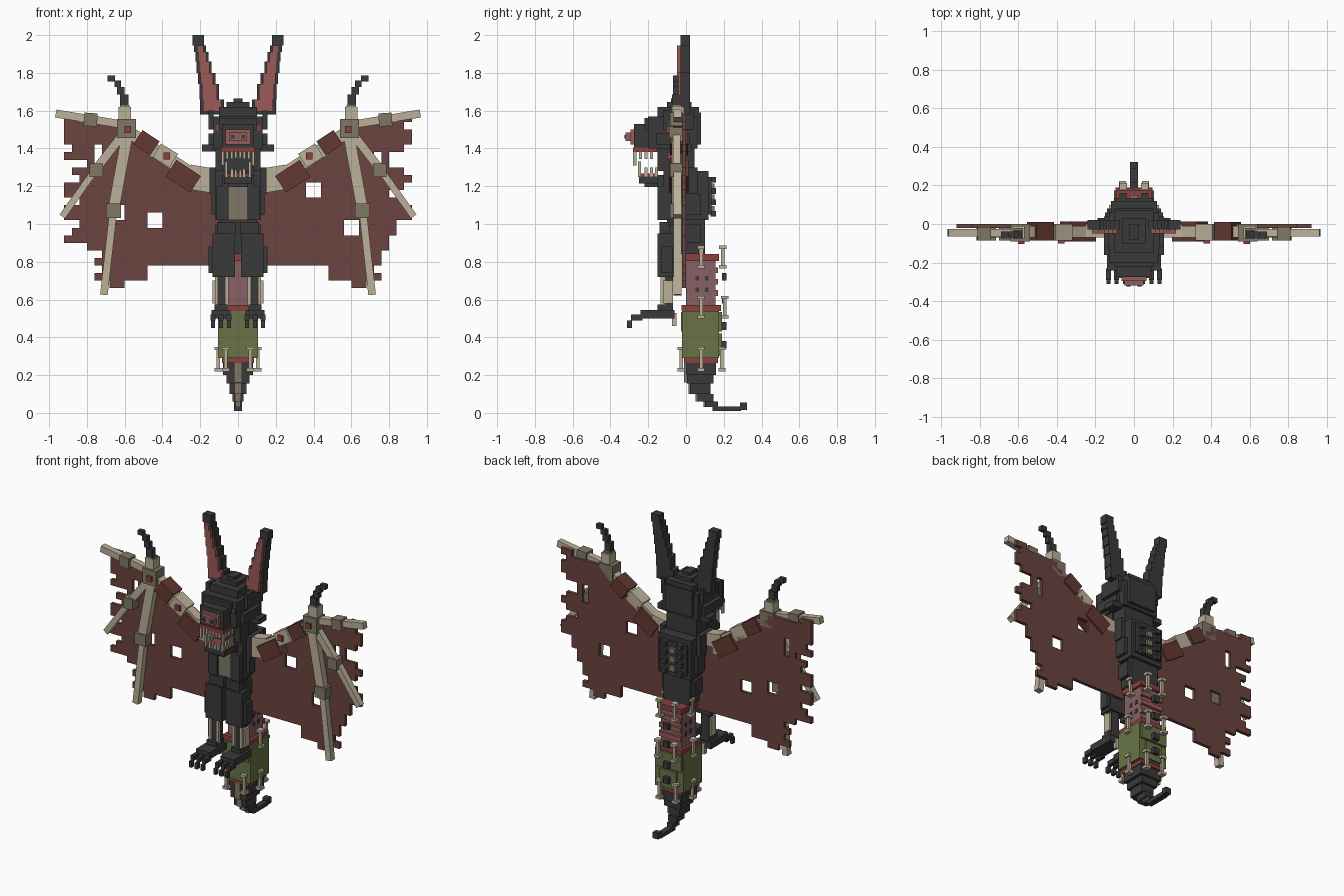
import bpy, bmesh, math
from mathutils import Vector, Matrix

COLORS = {
    "charcoal": (0.042, 0.042, 0.043), "bone": (0.50, 0.44, 0.32),
    "dark_bone": (0.22, 0.19, 0.135), "membrane_brown": (0.145, 0.058, 0.050),
    "joint_brown": (0.125, 0.040, 0.032), "ear_red": (0.32, 0.105, 0.095),
    "flesh_pink": (0.25, 0.12, 0.125), "moss_green": (0.14, 0.175, 0.062),
    "gum_red": (0.27, 0.05, 0.05)}
MATS = {}
for n, c in COLORS.items():
    MATS[n] = bpy.data.materials.new(n)
    MATS[n].diffuse_color = (*c, 1)


def finish(bm, name, mat):
    bmesh.ops.recalc_face_normals(bm, faces=bm.faces)
    me = bpy.data.meshes.new(name)
    bm.to_mesh(me)
    bm.free()
    ob = bpy.data.objects.new(name, me)
    me.materials.append(MATS[mat])
    bpy.context.collection.objects.link(ob)
    return ob


def cuboid(bm, c, s, rot=0):
    m = Matrix.Translation(c) @ Matrix.Rotation(rot, 4, 'Y') @ Matrix.Diagonal((*s, 1))
    bmesh.ops.create_cube(bm, size=1, matrix=m)


def boxes(name, mat, items, both=False):
    """Boxes given as x0,x1,y0,y1,z0,z1; both=True repeats them on -x."""
    bm = bmesh.new()
    for x0, x1, y0, y1, z0, z1 in items:
        for sgn in ((1, -1) if both else (1,)):
            cuboid(bm, (sgn * (x0 + x1) / 2, (y0 + y1) / 2, (z0 + z1) / 2),
                   (x1 - x0, y1 - y0, z1 - z0))
    return finish(bm, name, mat)


def beams(name, mat, items):
    """Mirrored wing bars: x0,z0,x1,z1,width,y0,y1."""
    bm = bmesh.new()
    for x0, z0, x1, z1, w, y0, y1 in items:
        L, a = math.hypot(x1 - x0, z1 - z0), math.atan2(z1 - z0, x1 - x0)
        for s in (1, -1):
            cuboid(bm, (s * (x0 + x1) / 2, (y0 + y1) / 2, (z0 + z1) / 2),
                   (L, y1 - y0, w), -a * s)
    return finish(bm, name, mat)


# Head
boxes("head", "charcoal", [
    (-.13, .13, -.20, .06, 1.40, 1.57), (-.10, .10, -.15, .07, 1.57, 1.62),
    (-.06, .06, -.10, .03, 1.62, 1.645), (-.025, .025, -.08, 0, 1.645, 1.665),
    (-.10, .10, .06, .08, 1.42, 1.59), (-.10, .10, -.22, -.19, 1.50, 1.56)])
boxes("snout", "charcoal", [(-.085, .085, -.275, -.19, 1.40, 1.53)])
boxes("cheek_plates", "charcoal", [
    (.13, .155, -.12, .04, 1.50, 1.60), (.13, .155, -.16, .02, 1.42, 1.48),
    (.12, .19, -.05, .03, 1.385, 1.42), (.08, .12, -.15, -.06, 1.28, 1.40)], True)
boxes("nose_plate", "ear_red", [(-.065, .065, -.295, -.27, 1.42, 1.50)])
boxes("nose", "flesh_pink", [(-.048, .048, -.32, -.29, 1.44, 1.485)])
boxes("nostrils", "charcoal", [(.018, .038, -.325, -.319, 1.452, 1.472)], True)
boxes("eyes", "gum_red", [(.10, .12, -.207, -.199, 1.495, 1.525)], True)
boxes("upper_gum", "gum_red", [(-.09, .09, -.28, -.15, 1.38, 1.405)])
boxes("lower_gum", "gum_red", [(-.07, .07, -.24, -.15, 1.25, 1.268)])
boxes("lower_jaw", "charcoal", [(-.075, .075, -.25, -.08, 1.215, 1.252),
                                (-.05, .05, -.22, -.12, 1.195, 1.215)])
boxes("upper_teeth", "bone",
      [(x, x + .014, -.28, -.262, z, 1.385) for x, z in
       ((.004, 1.35), (.027, 1.345), (.05, 1.345), (.073, 1.31))]
      + [(.073, .087, y, y + .016, 1.345, 1.385) for y in (-.25, -.22, -.19)], True)
boxes("lower_teeth", "bone",
      [(x, x + .014, -.255, -.237, 1.25, z) for x, z in
       ((.004, 1.285), (.025, 1.29), (.055, 1.33))]
      + [(.057, .071, y, y + .016, 1.25, 1.30) for y in (-.22, -.19, -.165)], True)

# Ears as stepped slabs: z0, z1, inner x, outer x
EAR = [(1.58, 1.66, .075, .20), (1.66, 1.74, .10, .205), (1.74, 1.80, .12, .212),
       (1.80, 1.86, .14, .22), (1.86, 1.91, .155, .226), (1.91, 1.945, .17, .232),
       (1.945, 2.0, .18, .24)]
boxes("ears", "charcoal", [(a, b, -.028, .022, z0, z1) for z0, z1, a, b in EAR], True)
boxes("ear_linings", "ear_red", [(a + .012, b - .014, -.048, -.027, max(z0, 1.595), z1)
                                 for z0, z1, a, b in EAR[:-1]], True)

# Torso
boxes("neck", "charcoal", [(-.11, .11, -.08, .045, 1.26, 1.41)])
boxes("chest", "charcoal", [
    (-.12, .12, -.12, .12, 1.02, 1.28), (-.085, .085, -.15, -.11, 1.20, 1.26),
    (-.10, .10, .11, .135, 1.05, 1.25)])
boxes("pectorals", "charcoal", [(.05, .115, -.15, -.11, 1.02, 1.20),
                                (.12, .15, -.08, .06, 1.16, 1.30),
                                (.12, .14, -.08, .08, 1.05, 1.16)], True)
boxes("breastplate", "dark_bone", [(-.05, .05, -.135, -.11, 1.02, 1.205)])
boxes("abdomen", "charcoal", [(-.10, .10, -.10, .10, .84, 1.03),
                              (-.12, .12, -.09, .08, .90, 1.0)])
boxes("spine", "dark_bone", [(-.02, .02, .13, .15, z, z + .035) for z in (1.06, 1.12, 1.18)])
boxes("back_studs", "charcoal", [(.04, .075, .13, .16, z, z + .03)
                                 for z in (1.04, 1.10, 1.16, 1.22)], True)

# Legs
boxes("thighs", "charcoal", [(.015, .135, -.15, -.06, .72, .95),
                             (.01, .11, -.14, -.05, .95, 1.01),
                             (.135, .155, -.13, -.07, .74, .88)], True)
boxes("shins", "charcoal", [(.06, .12, -.12, -.07, .53, .73)], True)
boxes("shin_bones", "bone", [(.05, .068, -.135, -.11, .56, .72),
                             (.105, .123, -.135, -.11, .56, .72),
                             (.122, .135, -.12, -.07, .58, .70)], True)
boxes("feet", "charcoal", [(.04, .14, -.24, -.06, .50, .545),
                           (.055, .125, -.15, -.07, .545, .575)], True)
boxes("toes", "charcoal", [b for x in (.035, .077, .119) for b in
      ((x, x + .026, -.29, -.23, .49, .52), (x + .003, x + .023, -.312, -.285, .45, .49))], True)
boxes("heel_spurs", "bone", [(.08, .10, -.075, -.05, .46, .53)], True)

# Long tail
boxes("tail_flesh", "flesh_pink", [(-.075, .075, 0, .155, .56, .83)])
boxes("tail_ribs", "ear_red", [(-.08, .08, .15, .17, z, z + .03) for z in (.62, .68, .74)])
boxes("tail_slits", "charcoal", [(.074, .079, y, y + .02, z, z + .025)
                                 for y in (.05, .10) for z in (.64, .70)], True)
boxes("tail_bands", "gum_red", [(-.09, .09, -.01, .175, .805, .84),
                                (-.095, .095, -.025, .185, .54, .57),
                                (-.085, .085, -.01, .17, .265, .29)])
boxes("tail_armor", "moss_green", [(-.105, .105, -.02, .175, .29, .54),
                                   (-.095, .095, -.027, .19, .43, .535),
                                   (-.06, .06, .17, .19, .30, .42)])
boxes("tail_end", "charcoal", [
    (-.08, .08, 0, .16, .20, .28), (-.06, .06, .005, .145, .155, .20),
    (-.045, .045, .02, .13, .10, .155), (-.03, .03, .06, .145, .06, .10),
    (-.022, .022, .10, .17, .03, .06), (-.02, .02, .14, .29, .01, .035),
    (-.02, .02, .285, .322, .015, .055)])
boxes("tail_keel", "dark_bone", [(-.02, .02, -.01, .02, .16, .27), (-.018, .018, .012, .03, .10, .16),
                                 (-.016, .016, .05, .065, .06, .10), (-.014, .014, .092, .105, .03, .06)])
boxes("tail_knobs", "charcoal", [(-.02, .02, .19, .215, z, z + .04) for z in (.34, .44, .58, .70)])


# Knob-ended bone pegs around the tail rings
def peg(x, y, z0, z1):
    return [(x - .009, x + .009, y - .009, y + .009, z0, z1)] + [
        (x - .019, x + .019, y - .019, y + .019, z, z + .018) for z in (z0, z1 - .018)]


PEGS = [(.095, .08, .765, .885), (.055, .195, .765, .885), (.11, .08, .50, .62),
        (.06, .205, .50, .62), (.105, .08, .22, .35), (.065, -.025, .22, .35), (.06, .19, .22, .35)]
boxes("tail_pegs", "bone", [b for p in PEGS for b in peg(*p)], True)

# Wing bones
beams("wing_arms", "bone", [
    (.14, 1.23, .26, 1.25, .13, -.07, 0), (.18, 1.22, .46, 1.40, .075, -.07, -.01),
    (.34, 1.335, .43, 1.39, .085, -.085, 0), (.44, 1.40, .60, 1.50, .065, -.07, -.01),
    (.60, 1.44, .60, 1.62, .065, -.075, -.01)])
beams("wing_fingers", "bone", [
    (.60, 1.525, .965, 1.585, .042, -.065, -.025),
    (.59, 1.50, .76, 1.28, .045, -.07, -.03), (.76, 1.28, .93, 1.04, .036, -.065, -.025),
    (.585, 1.48, .66, 1.07, .06, -.075, -.03), (.66, 1.07, .71, .625, .04, -.065, -.025)])
beams("finger_joints", "dark_bone", [
    (.54, 1.505, .64, 1.505, .10, -.09, 0), (.745, 1.55, .815, 1.555, .07, -.085, -.015),
    (.715, 1.285, .785, 1.285, .07, -.085, -.015), (.62, 1.07, .70, 1.07, .075, -.085, -.015)])
beams("arm_wraps", "joint_brown", [(.225, 1.21, .355, 1.295, .105, -.09, .012),
                                   (.44, 1.40, .53, 1.46, .09, -.085, .01)])
beams("joint_gems", "gum_red", [(.36, 1.36, .395, 1.36, .035, -.10, -.08),
                                (.567, 1.50, .602, 1.50, .035, -.105, -.085)])
boxes("thumb_base", "dark_bone", [(.575, .625, -.075, -.02, 1.60, 1.63)], True)
boxes("thumb_claws", "charcoal", [
    (.58, .625, -.075, -.035, 1.63, 1.685), (.60, .64, -.07, -.04, 1.685, 1.725),
    (.62, .655, -.07, -.04, 1.725, 1.76), (.65, .69, -.07, -.04, 1.755, 1.785)], True)


# Ragged membranes on a square grid; outer edge and bottom tears differ per side
def membrane(name, side, outer, holes):
    c, bm, verts = .04, bmesh.new(), {}

    def inside(x, z):
        row = int((z - .66) / c)
        if row < 0 or row >= len(outer) or x > outer[row]:
            return False
        low = .78 if x < .5 else (.70 if x < .62 else .66)
        top = 1.24 + (x - .2) * .66 if x < .6 else 1.52 + (x - .6) * .16
        if z < low or z > top:
            return False
        return not any(a < x < b and d < z < e for a, b, d, e in holes)

    for i in range(2, 25):
        for j in range(24):
            if inside((i + .5) * c, .66 + (j + .5) * c):
                quad = []
                for p, q in ((i, j), (i + 1, j), (i + 1, j + 1), (i, j + 1)):
                    if (p, q) not in verts:
                        verts[p, q] = bm.verts.new((side * p * c, 0, .66 + q * c))
                    quad.append(verts[p, q])
                bm.faces.new(quad)
    bmesh.ops.recalc_face_normals(bm, faces=bm.faces)
    for f in bm.faces:
        if f.normal.y < 0:
            f.normal_flip()
    ext = bmesh.ops.extrude_face_region(bm, geom=bm.faces[:], use_keep_orig=True)
    for v in ext["geom"]:
        if isinstance(v, bmesh.types.BMVert):
            v.co.y = -.022
    bmesh.ops.dissolve_limit(bm, angle_limit=.01, verts=bm.verts, edges=bm.edges)
    finish(bm, name, "membrane_brown")


membrane("right_membrane", 1,
         [.70, .76, .72, .76, .76, .80, .80, .84, .84, .92, .92, .88, .84, .88, .92,
          .88, .80, .80, .88, .92, .92, .88, .92, .92],
         [(.34, .45, 1.12, 1.23), (.54, .63, .93, 1.03), (.71, .77, 1.30, 1.34),
          (.73, .75, 1.27, 1.38), (.80, .85, 1.15, 1.19)])
membrane("left_membrane", -1,
         [.68, .76, .72, .74, .72, .80, .90, .88, .84, .94, .92, .84, .90, .90, .84,
          .88, .82, .90, .88, .90, .94, .94, .92, .92],
         [(.40, .50, .98, 1.07), (.60, .69, 1.0, 1.10), (.71, .77, 1.34, 1.38),
          (.73, .75, 1.30, 1.42), (.74, .77, 1.46, 1.50)])
